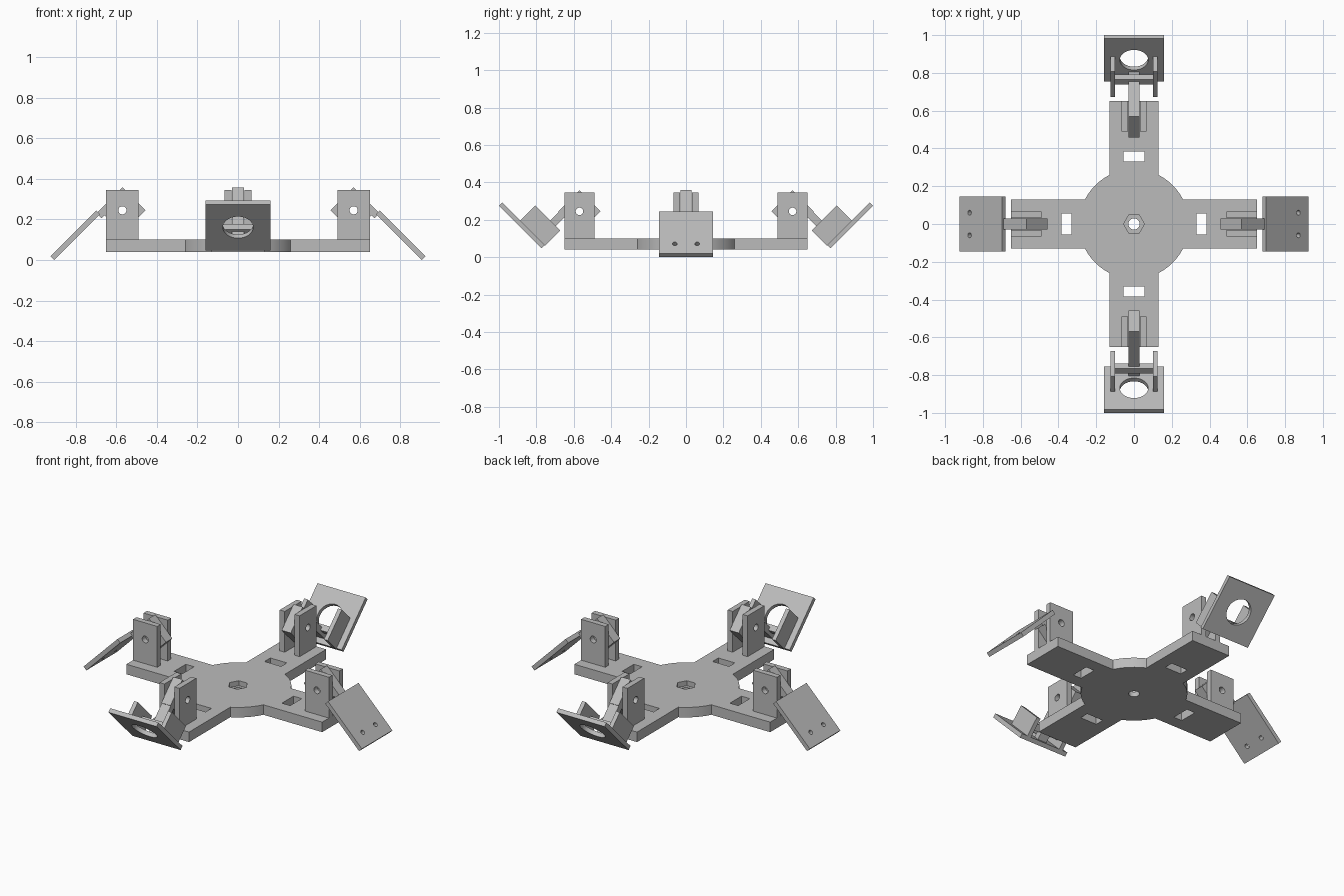
import bpy
from math import pi, radians
from mathutils import Matrix

if "Cube" in bpy.data.objects:
    bpy.data.objects.remove(bpy.data.objects["Cube"])

grey = bpy.data.materials.new("plain grey")
grey.use_nodes = True
grey.diffuse_color = (0.5, 0.5, 0.5, 1)
grey.node_tree.nodes["Principled BSDF"].inputs["Base Color"].default_value = (0.5, 0.5, 0.5, 1)

RIGHT = {"X": Matrix.Rotation(pi / 2, 4, "Y"), "Y": Matrix.Rotation(pi / 2, 4, "X"), "Z": Matrix()}


def block(name, x, y, z, frame=Matrix()):
    """Box given by its (min, max) along each axis of a local frame."""
    bpy.ops.mesh.primitive_cube_add(size=1)
    ob = bpy.context.object
    ob.name = name
    centre = [sum(r) / 2 for r in (x, y, z)]
    size = [r[1] - r[0] for r in (x, y, z)]
    ob.data.transform(frame @ Matrix.Translation(centre) @ Matrix.Diagonal(size + [1]))
    ob.data.materials.append(grey)
    return ob


def rod(name, centre, radius, depth, axis="Z", sides=40, frame=Matrix()):
    bpy.ops.mesh.primitive_cylinder_add(vertices=sides, radius=radius, depth=depth)
    ob = bpy.context.object
    ob.name = name
    ob.data.transform(frame @ Matrix.Translation(centre) @ RIGHT[axis])
    ob.data.materials.append(grey)
    return ob


def combine(ob, other, operation="DIFFERENCE"):
    mod = ob.modifiers.new("combine", "BOOLEAN")
    mod.operation, mod.object, mod.solver = operation, other, "EXACT"
    bpy.ops.object.select_all(action="DESELECT")
    bpy.context.view_layer.objects.active = ob
    ob.select_set(True)
    bpy.ops.object.modifier_apply(modifier=mod.name)
    bpy.data.objects.remove(other)


def smooth(ob):
    bpy.ops.object.select_all(action="DESELECT")
    bpy.context.view_layer.objects.active = ob
    ob.select_set(True)
    bpy.ops.object.shade_smooth_by_angle(angle=radians(25))


# Cross-shaped base with round hub, hex nut pocket, bolt hole and four slots
base = rod("base_plate", (0, 0, 0.07), 0.29, 0.06, sides=64)
combine(base, block("arm", (-0.65, 0.65), (-0.13, 0.13), (0.04, 0.1)), "UNION")
combine(base, block("arm", (-0.13, 0.13), (-0.65, 0.65), (0.04, 0.1)), "UNION")
combine(base, rod("bolt_hole", (0, 0, 0.07), 0.03, 0.2))
combine(base, rod("nut_pocket", (0, 0, 0.1), 0.055, 0.06, sides=6,
                  frame=Matrix.Rotation(pi / 6, 4, "Z")))
for i in range(4):
    turn = Matrix.Rotation(i * pi / 2, 4, "Z")
    combine(base, block("slot", (0.33, 0.385), (-0.055, 0.055), (0, 0.2), turn))
smooth(base)

PIVOT = (0.57, 0, 0.245)
for i, side in enumerate(("left", "back", "right", "front")):
    turn = Matrix.Rotation(i * pi / 2, 4, "Z")
    # Tilted frame at the hinge: x runs outward and down, z outward and up
    tilt = turn @ Matrix.Translation(PIVOT) @ Matrix.Rotation(pi / 4, 4, "Y")

    # Pair of hinge uprights
    for s, label in ((1, "a"), (-1, "b")):
        post = block(f"{side}_hinge_post_{label}", (0.49, 0.65),
                     sorted((s * 0.033, s * 0.066)), (0.095, 0.345), turn)
        combine(post, rod("pin_hole", PIVOT, 0.02, 0.4, "Y", frame=turn))
        smooth(post)

    # Square hinge knuckle
    knuckle = block(f"{side}_knuckle", (-0.08, 0.08), (-0.03, 0.03), (-0.08, 0.08), tilt)
    combine(knuckle, rod("pin_hole", (0, 0, 0), 0.02, 0.4, "Y", frame=tilt))
    smooth(knuckle)

    if side in ("left", "right"):
        # Flat paddle with two screw holes
        block(f"{side}_link", (0.07, 0.1), (-0.03, 0.03), (0.045, 0.08), tilt)
        paddle = block(f"{side}_paddle", (0.092, 0.41), (-0.145, 0.145), (0.064, 0.09), tilt)
        for y in (-0.06, 0.06):
            combine(paddle, rod("screw_hole", (0.335, y, 0.08), 0.013, 0.2, frame=tilt))
        smooth(paddle)
    else:
        # Holder plate with a large round opening, two cheeks and a cross bar
        block(f"{side}_link", (0.07, 0.26), (-0.03, 0.03), (0.035, 0.075), tilt)
        holder = block(f"{side}_holder_plate", (0.258, 0.283), (-0.16, 0.16), (0.003, 0.325), tilt)
        combine(holder, rod("opening", (0.27, 0, 0.164), 0.075, 0.1, "X", 48, tilt))
        smooth(holder)
        for s, label in ((1, "a"), (-1, "b")):
            block(f"{side}_cheek_{label}", (0.144, 0.26), sorted((s * 0.1, s * 0.125)),
                  (0, 0.19), tilt)
        block(f"{side}_cross_bar", (0.184, 0.223), (-0.105, 0.105), (0.055, 0.09), tilt)
